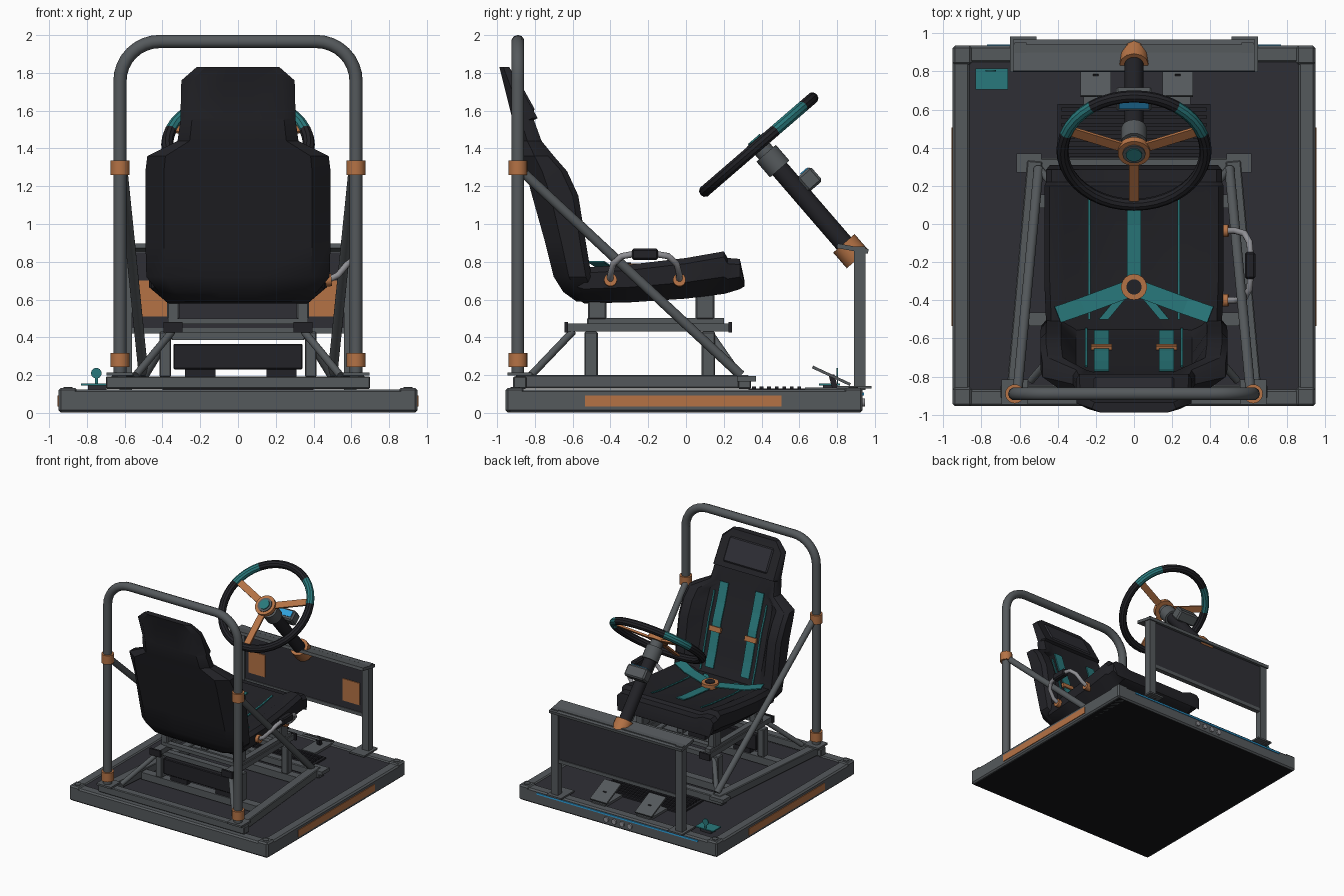
import bpy, bmesh, math
from mathutils import Vector, Matrix

if "Cube" in bpy.data.objects:
    bpy.data.objects.remove(bpy.data.objects["Cube"])

def mat(name, r, g, b):
    m = bpy.data.materials.new(name)
    m.diffuse_color = (r, g, b, 1)
    m.use_nodes = True
    m.node_tree.nodes["Principled BSDF"].inputs["Base Color"].default_value = m.diffuse_color
    return m

STEEL = mat("steel grey", 0.09, 0.10, 0.107)
DARK = mat("seat black", 0.016, 0.016, 0.02)
FLOOR = mat("floor charcoal", 0.028, 0.028, 0.036)
COPPER = mat("copper", 0.46, 0.17, 0.06)
TEAL = mat("teal", 0.022, 0.19, 0.2)
BLUE = mat("light blue", 0.03, 0.36, 0.72)
LIGHT = mat("bright metal", 0.28, 0.28, 0.3)
UNDER = mat("underside black", 0.008, 0.008, 0.009)

def finish(name, bm, m, smooth=False):
    bmesh.ops.recalc_face_normals(bm, faces=bm.faces)
    me = bpy.data.meshes.new(name)
    bm.to_mesh(me)
    bm.free()
    o = bpy.data.objects.new(name, me)
    bpy.context.collection.objects.link(o)
    me.materials.append(m)
    if smooth:
        bpy.ops.object.select_all(action='DESELECT')
        o.select_set(True)
        bpy.context.view_layer.objects.active = o
        bpy.ops.object.shade_smooth_by_angle(angle=math.radians(35))
    return o

def box(name, c, s, m, M=None, bevel=0):
    bm = bmesh.new()
    bmesh.ops.create_cube(bm, size=1, matrix=(M or Matrix()) @ Matrix.Translation(c) @ Matrix.Diagonal((*s, 1)))
    if bevel:
        bmesh.ops.bevel(bm, geom=bm.edges[:], offset=bevel, segments=1, affect='EDGES')
    return finish(name, bm, m)

def along(a, b):
    a, b = Vector(a), Vector(b)
    d = b - a
    return Matrix.Translation((a + b) / 2) @ d.to_track_quat('Z', 'Y').to_matrix().to_4x4(), d.length

def beam(name, a, b, w, h, m, bevel=0):
    M, l = along(a, b)
    return box(name, (0, 0, 0), (w, h, l), m, M, bevel)

def rod(name, a, b, r, m, r2=None, seg=18, M=None):
    T, l = along(a, b)
    bm = bmesh.new()
    bmesh.ops.create_cone(bm, cap_ends=True, segments=seg, radius1=r, radius2=r2 or r, depth=l, matrix=(M or Matrix()) @ T)
    return finish(name, bm, m, True)

def arc(cy, cz, r, a0, a1, n=6):
    return [(cy + r * math.cos(math.radians(a0 + (a1 - a0) * i / n)),
             cz + r * math.sin(math.radians(a0 + (a1 - a0) * i / n))) for i in range(n + 1)]

def tube(name, pts, r, m):
    cu = bpy.data.curves.new(name, 'CURVE')
    cu.dimensions = '3D'
    sp = cu.splines.new('POLY')
    sp.points.add(len(pts) - 1)
    for p, q in zip(sp.points, pts):
        p.co = (*q, 1)
    cu.bevel_depth, cu.bevel_resolution, cu.use_fill_caps = r, 3, True
    o = bpy.data.objects.new(name, cu)
    bpy.context.collection.objects.link(o)
    cu.materials.append(m)
    bpy.ops.object.select_all(action='DESELECT')
    o.select_set(True)
    bpy.context.view_layer.objects.active = o
    bpy.ops.object.convert(target='MESH')
    bpy.ops.object.shade_smooth_by_angle(angle=math.radians(40))

def loft(name, rings, m):
    bm = bmesh.new()
    vs = [[bm.verts.new(p) for p in r] for r in rings]
    n = len(vs[0])
    for a, b in zip(vs, vs[1:]):
        for i in range(n):
            bm.faces.new((a[i], a[(i + 1) % n], b[(i + 1) % n], b[i]))
    bm.faces.new(vs[0])
    bm.faces.new(vs[-1])
    return finish(name, bm, m, True)

def section(w, back, front, bol):
    """half seat section (x, depth), mirrored to a closed outline"""
    half = [(0.25 * w, back), (0.8 * w, back), (w, back + (bol - back) * 0.4), (w, bol - 0.03 * (bol > back)),
            (0.94 * w, bol), (0.78 * w, bol), (0.62 * w, front), (0.2 * w, front)]
    return half + [(-x, d) for x, d in reversed(half)]

def strap(name, pts, w, m, across=(1, 0, 0)):
    A = Vector(across).normalized() * w / 2
    bm = bmesh.new()
    rows = [(bm.verts.new(Vector(p) - A), bm.verts.new(Vector(p) + A)) for p in pts]
    for a, b in zip(rows, rows[1:]):
        bm.faces.new((a[0], a[1], b[1], b[0]))
    o = finish(name, bm, m)
    so = o.modifiers.new("thickness", 'SOLIDIFY')
    so.thickness, so.offset = 0.009, 0

# base platform
box("underside", (0, -0.01, 0.01), (1.86, 1.86, 0.016), UNDER)
box("floor", (0, -0.01, 0.065), (1.8, 1.8, 0.1), FLOOR)
for s in (-1, 1):
    box("base_side", (s * 0.905, -0.01, 0.063), (0.09, 1.87, 0.122), STEEL, bevel=0.012)
    box("base_end", (0, -0.01 + s * 0.9, 0.063), (1.87, 0.09, 0.122), STEEL, bevel=0.012)
    box("side_strip", (s * 0.95, -0.015, 0.062), (0.012, 1.04, 0.058), COPPER)
    for t in (-1, 1):
        box("corner_pad", (s * 0.9, -0.01 + t * 0.895, 0.068), (0.1, 0.1, 0.13), STEEL, bevel=0.012)
        rod("corner_bolt", (s * 0.9, -0.01 + t * 0.895, 0.13), (s * 0.9, -0.01 + t * 0.895, 0.138), 0.025, STEEL, seg=8)
box("light_strip", (0, 0.938, 0.1), (1.54, 0.008, 0.014), BLUE)
for i in range(4):
    x = -0.12 + i * 0.075
    rod("rear_socket", (x, 0.93, 0.055), (x, 0.948, 0.055), 0.022, LIGHT, seg=12)

# ribbed foot mat and pedals
box("foot_mat", (0, 0.48, 0.121), (0.8, 0.3, 0.014), DARK)
for i in range(7):
    box("mat_rib", (0, 0.36 + i * 0.04, 0.133), (0.76, 0.02, 0.014), DARK)
for x in (-0.2, 0.23):
    box("pedal_base", (x, 0.75, 0.125), (0.13, 0.24, 0.02), STEEL)
    beam("pedal", (x, 0.67, 0.243), (x, 0.87, 0.15), 0.16, 0.015, STEEL)
    beam("pedal_prop", (x, 0.79, 0.13), (x, 0.77, 0.2), 0.03, 0.03, DARK)

# small floor sensor
box("sensor_plate", (-0.745, 0.76, 0.15), (0.17, 0.11, 0.009), TEAL)
box("sensor_foot", (-0.745, 0.76, 0.13), (0.1, 0.07, 0.035), FLOOR)
rod("sensor_disc", (-0.75, 0.798, 0.21), (-0.75, 0.806, 0.21), 0.028, TEAL)
box("sensor_stem", (-0.75, 0.802, 0.17), (0.015, 0.006, 0.05), TEAL)

# lower subframe
for y, w in ((-0.88, 1.4), (0.31, 1.17)):
    box("subframe_cross", (0, y, 0.16), (w, 0.07, 0.065), STEEL, bevel=0.006)
for y in (-0.5, 0.12):
    box("seat_cross", (0, y, 0.16), (1.1, 0.07, 0.06), STEEL)
for s in (-1, 1):
    beam("subframe_rail", (s * 0.63, -0.9, 0.165), (s * 0.52, 0.33, 0.165), 0.08, 0.07, STEEL, 0.006)
    box("bar_foot", (s * 0.625, -0.88, 0.205), (0.14, 0.13, 0.016), STEEL)
    box("strut_foot", (s * 0.55, 0.32, 0.18), (0.13, 0.1, 0.03), STEEL)
    rod("side_strut", (s * 0.61, -0.87, 1.28), (s * 0.5, 0.29, 0.2), 0.026, STEEL)
    for z in (0.28, 1.297):
        rod("bar_collar", (s * 0.625, -0.89, z - 0.038), (s * 0.625, -0.89, z + 0.038), 0.05, COPPER, seg=20)
    # seat supports
    rod("rear_brace", (s * 0.35, -0.6, 0.43), (s * 0.54, -0.82, 0.2), 0.02, STEEL)
    rod("front_brace", (s * 0.35, 0.12, 0.43), (s * 0.49, 0.28, 0.2), 0.02, STEEL)
    box("slide_rail", (s * 0.345, -0.195, 0.453), (0.07, 0.87, 0.042), STEEL)
    box("slide_rail_top", (s * 0.345, -0.16, 0.488), (0.05, 0.72, 0.03), STEEL)
    for y in (-0.635, 0.235):
        box("rail_end", (s * 0.345, y, 0.453), (0.1, 0.018, 0.056), DARK)
    for y, yu in ((-0.502, -0.47), (0.118, 0.1)):
        box("lower_leg", (s * 0.385, y, 0.31), (0.06, 0.07, 0.24), STEEL, bevel=0.006)
        box("upper_leg", (s * 0.343, yu, 0.575), (0.065, 0.1, 0.16), STEEL, bevel=0.008)
for y in (-0.5, 0.11):
    box("upper_cross", (0, y, 0.405), (0.7, 0.05, 0.04), STEEL)
    box("slide_cross", (0, y, 0.485), (0.7, 0.05, 0.03), STEEL)
box("control_box", (0, -0.5, 0.298), (0.685, 0.065, 0.135), DARK, bevel=0.006)
for x in (-0.2, 0.23):
    box("control_box_foot", (x, -0.5, 0.21), (0.16, 0.05, 0.045), DARK)

# roll bar
hoop = [(0.625, 0.2)] + arc(0.415, 1.756, 0.21, 0, 90, 8)
hoop += [(-x, z) for x, z in reversed(hoop)]
tube("roll_bar", [(x, -0.89, z) for x, z in hoop], 0.035, STEEL)

# seat: z, back y, front y, bolster y, half width
BACK = [(0.59, -0.58, -0.46, -0.46, 0.33), (0.64, -0.65, -0.5, -0.47, 0.42), (0.72, -0.7, -0.55, -0.5, 0.485),
        (0.9, -0.745, -0.61, -0.53, 0.49), (1.15, -0.815, -0.68, -0.57, 0.49), (1.28, -0.85, -0.73, -0.63, 0.49),
        (1.36, -0.87, -0.755, -0.7, 0.48), (1.44, -0.89, -0.78, -0.765, 0.32), (1.55, -0.92, -0.81, -0.805, 0.305),
        (1.56, -0.92, -0.785, -0.785, 0.305), (1.76, -0.97, -0.897, -0.897, 0.3), (1.83, -0.988, -0.935, -0.935, 0.22)]
loft("seat_back", [[(x, y, z) for x, y in section(w, yr, yf, yb)] for z, yr, yf, yb, w in BACK], DARK)
# y, bottom z, centre z, bolster z, half width
CUSHION = [(-0.62, 0.63, 0.72, 0.75, 0.42), (-0.54, 0.58, 0.735, 0.77, 0.46), (-0.3, 0.585, 0.745, 0.785, 0.47),
           (0.0, 0.605, 0.775, 0.82, 0.47), (0.2, 0.63, 0.81, 0.855, 0.47), (0.22, 0.635, 0.79, 0.82, 0.46),
           (0.285, 0.655, 0.785, 0.815, 0.46), (0.31, 0.67, 0.7, 0.7, 0.44)]
loft("seat_cushion", [[(x, y, z) for x, z in section(w, zb, zt, zl)] for y, zb, zt, zl, w in CUSHION], DARK)
beam("headrest_pad", (0, -0.808, 1.595), (0, -0.908, 1.775), 0.42, 0.025, FLOOR, 0.01)

def back_y(z):
    for a, b in zip(BACK, BACK[1:]):
        if a[0] <= z <= b[0]:
            return a[2] + (b[2] - a[2]) * (z - a[0]) / (b[0] - a[0]) + 0.01

def cush_z(y):
    for a, b in zip(CUSHION, CUSHION[1:]):
        if a[0] <= y <= b[0]:
            return a[2] + (b[2] - a[2]) * (y - a[0]) / (b[0] - a[0]) + 0.01

# harness and piping
for s in (-1, 1):
    strap("shoulder_strap", [(s * 0.17, back_y(z), z) for z in (0.78, 0.9, 1.15, 1.28, 1.36, 1.44)], 0.08, TEAL)
    strap("back_piping", [(s * 0.25, back_y(z), z) for z in (0.75, 0.9, 1.15, 1.28, 1.36)], 0.014, TEAL)
    strap("seat_piping", [(s * 0.235, y, cush_z(y)) for y in (-0.5, -0.3, 0, 0.13)], 0.014, TEAL)
    beam("strap_buckle", (s * 0.17, back_y(1.06) + 0.006, 1.06), (s * 0.17, back_y(1.1) + 0.006, 1.1), 0.11, 0.02, COPPER)
    strap("lap_belt", [(s * 0.04, -0.345, 0.768), (s * 0.27, -0.43, 0.77), (s * 0.4, -0.475, 0.8)], 0.09, TEAL, (0.36 * s, 0.93, 0))
    strap("leg_strap", [(s * 0.06, -0.38, cush_z(-0.38)), (s * 0.16, -0.5, cush_z(-0.5))], 0.05, TEAL)
strap("centre_strap", [(0, y, cush_z(y)) for y in (-0.3, -0.2, 0, 0.08)], 0.075, TEAL)
rod("harness_buckle", (0, -0.33, 0.75), (0, -0.33, 0.79), 0.068, COPPER)
rod("harness_button", (0, -0.33, 0.79), (0, -0.33, 0.795), 0.04, DARK)

# side grab handle, right side only
path = [(0.47, -0.4, 0.7), (0.53, -0.4, 0.73), (0.58, -0.385, 0.79), (0.605, -0.34, 0.83), (0.61, -0.28, 0.84)]
tube("side_handle", path + [(x, -0.435 - y, z) for x, y, z in reversed(path)], 0.017, LIGHT)
box("handle_grip", (0.608, -0.217, 0.84), (0.055, 0.14, 0.06), DARK, bevel=0.01)
for y in (-0.4, -0.035):
    rod("handle_socket", (0.44, y, 0.7), (0.495, y, 0.705), 0.034, COPPER)

# dashboard stand
for s in (-1, 1):
    box("dash_post", (s * 0.595, 0.92, 0.5), (0.065, 0.06, 0.76), STEEL)
    box("dash_foot", (s * 0.58, 0.89, 0.136), (0.14, 0.185, 0.014), STEEL)
    box("dash_vent", (s * 0.452, 0.904, 0.605), (0.16, 0.008, 0.19), COPPER)
    box("dash_edge", (0, 0.92, 0.65 + s * 0.215), (1.2, 0.04, 0.03), STEEL)
box("dash_panel", (0, 0.92, 0.65), (1.14, 0.025, 0.43), FLOOR)
beam("dash_top", (0, 0.8, 0.885), (0, 0.965, 0.855), 1.27, 0.025, STEEL)

# steering column in wheel space: x across, y up the wheel, z toward the driver
W = Matrix.Translation((0, 0.385, 1.42)) @ Matrix.Rotation(math.radians(40.8), 4, 'X')
rod("column_mount", (0, 0, -0.80), (0, 0, -0.69), 0.075, COPPER, M=W, seg=12)
rod("column", (0, 0, -0.7), (0, 0, -0.12), 0.05, DARK, M=W)
rod("column_head", (0, 0, -0.17), (0, 0, -0.06), 0.068, STEEL, M=W)
rod("wheel_neck", (0, 0, -0.07), (0, 0, 0), 0.05, STEEL, M=W)
box("display_box", (0, 0.085, -0.315), (0.19, 0.095, 0.1), STEEL, W, 0.012)
box("display_screen", (0, 0.09, -0.263), (0.155, 0.05, 0.008), BLUE, W)
rod("wheel_hub", (0, 0, -0.01), (0, 0, 0.025), 0.085, COPPER, M=W, seg=24)
rod("hub_ring", (0, 0, 0.025), (0, 0, 0.032), 0.06, STEEL, M=W, seg=24)
rod("hub_button", (0, 0, 0.03), (0, 0, 0.04), 0.042, TEAL, M=W, seg=24)
for a in (22, 158, 270):
    box("wheel_spoke", (0.215, 0, 0), (0.29, 0.055, 0.016), COPPER, W @ Matrix.Rotation(math.radians(a), 4, 'Z'))

# wheel rim with teal grips
bm = bmesh.new()
N, K = 40, 10
ring = [[bm.verts.new(((0.375 + 0.032 * math.cos(v)) * math.cos(u), (0.375 + 0.032 * math.cos(v)) * math.sin(u), 0.032 * math.sin(v)))
         for v in [2 * math.pi * j / K for j in range(K)]] for u in [2 * math.pi * i / N for i in range(N)]]
for i in range(N):
    for j in range(K):
        a, b = ring[i], ring[(i + 1) % N]
        f = bm.faces.new((a[j], b[j], b[(j + 1) % K], a[(j + 1) % K]))
        c = f.calc_center_median()
        f.material_index = int(18 < math.degrees(math.atan2(c.y, abs(c.x))) < 55)
bm.transform(W)
finish("wheel_rim", bm, DARK, True).data.materials.append(TEAL)
